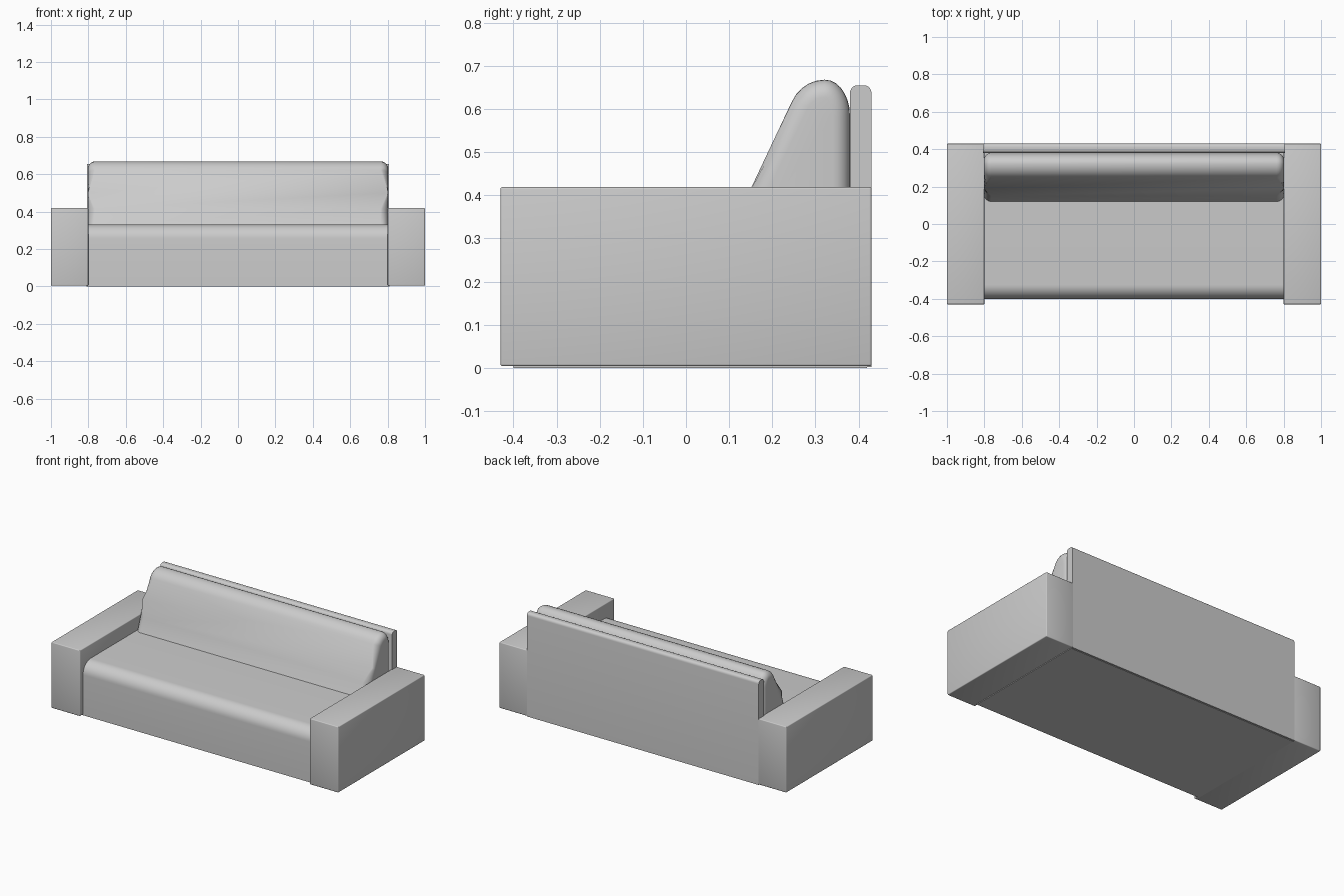
import bpy, bmesh, math
from mathutils import Vector

if "Cube" in bpy.data.objects:
    bpy.data.objects.remove(bpy.data.objects["Cube"], do_unlink=True)

# One plain grey fabric
grey = bpy.data.materials.new("grey_fabric")
grey.use_nodes = True
colour = (0.6, 0.6, 0.6, 1)
grey.diffuse_color = colour
grey.node_tree.nodes["Principled BSDF"].inputs["Base Color"].default_value = colour


def finish(name, bm):
    bmesh.ops.recalc_face_normals(bm, faces=bm.faces)
    mesh = bpy.data.meshes.new(name)
    bm.to_mesh(mesh)
    bm.free()
    mesh.materials.append(grey)
    ob = bpy.data.objects.new(name, mesh)
    bpy.context.collection.objects.link(ob)
    bpy.ops.object.select_all(action="DESELECT")
    ob.select_set(True)
    bpy.context.view_layer.objects.active = ob
    bpy.ops.object.shade_smooth_by_angle(angle=math.radians(40))
    return ob


def box(name, low, high, bevel=0, segments=3, rule=lambda e: True):
    """Box between two corners; edges chosen by the rule are rounded."""
    low, high = Vector(low), Vector(high)
    bm = bmesh.new()
    bmesh.ops.create_cube(bm, size=1)
    for v in bm.verts:
        v.co = (low + high) / 2 + v.co * (high - low)
    if bevel:
        edges = [e for e in bm.edges if rule(e)]
        bmesh.ops.bevel(bm, geom=edges, offset=bevel, segments=segments,
                        profile=0.5, affect="EDGES")
    return finish(name, bm)


def along_x(e):
    return abs(e.verts[0].co.x - e.verts[1].co.x) > 0.1


def middle(e):
    return (e.verts[0].co + e.verts[1].co) / 2


# Arms
for side, name in ((1, "left_arm"), (-1, "right_arm")):
    xs = sorted((0.8 * side, side))
    box(name, (xs[0], -0.43, 0.004), (xs[1], 0.43, 0.419), 0.005)

# Base plinth and back board with a rounded top
box("base", (-0.81, -0.4, 0), (0.81, 0.42, 0.04))
box("back_board", (-0.808, 0.38, 0.002), (0.808, 0.43, 0.655), 0.018, 5,
    lambda e: along_x(e) and middle(e).z > 0.5)

# Seat cushion with a broad rolled front edge
seat = box("seat_cushion", (-0.805, -0.4, 0.04), (0.805, 0.385, 0.33), 0.075, 10,
           lambda e: along_x(e) and middle(e).y < 0 and middle(e).z > 0.2)

# Back cushion: wedge profile with a rounded crown, softened at both ends
profile = [(0.38, 0.3), (0.105, 0.3), (0.12, 0.33), (0.15, 0.415), (0.19, 0.5)]
crown_y, crown_z = 0.322, 0.585
for i in range(13):
    a = math.radians(155 - i * 155 / 12)
    ry = 0.083 if a > math.pi / 2 else 0.058
    profile.append((crown_y + ry * math.cos(a), crown_z + 0.083 * math.sin(a)))
bm = bmesh.new()
cap = bm.faces.new([bm.verts.new((-0.803, y, z)) for y, z in profile])
new = bmesh.ops.extrude_face_region(bm, geom=[cap], use_keep_orig=True)["geom"]
for v in new:
    if isinstance(v, bmesh.types.BMVert):
        v.co.x = 0.803
rims = [e for e in bm.edges if not along_x(e) and middle(e).z > 0.301]
bmesh.ops.bevel(bm, geom=rims, offset=0.04, segments=6, profile=0.5, affect="EDGES")
finish("back_cushion", bm)
